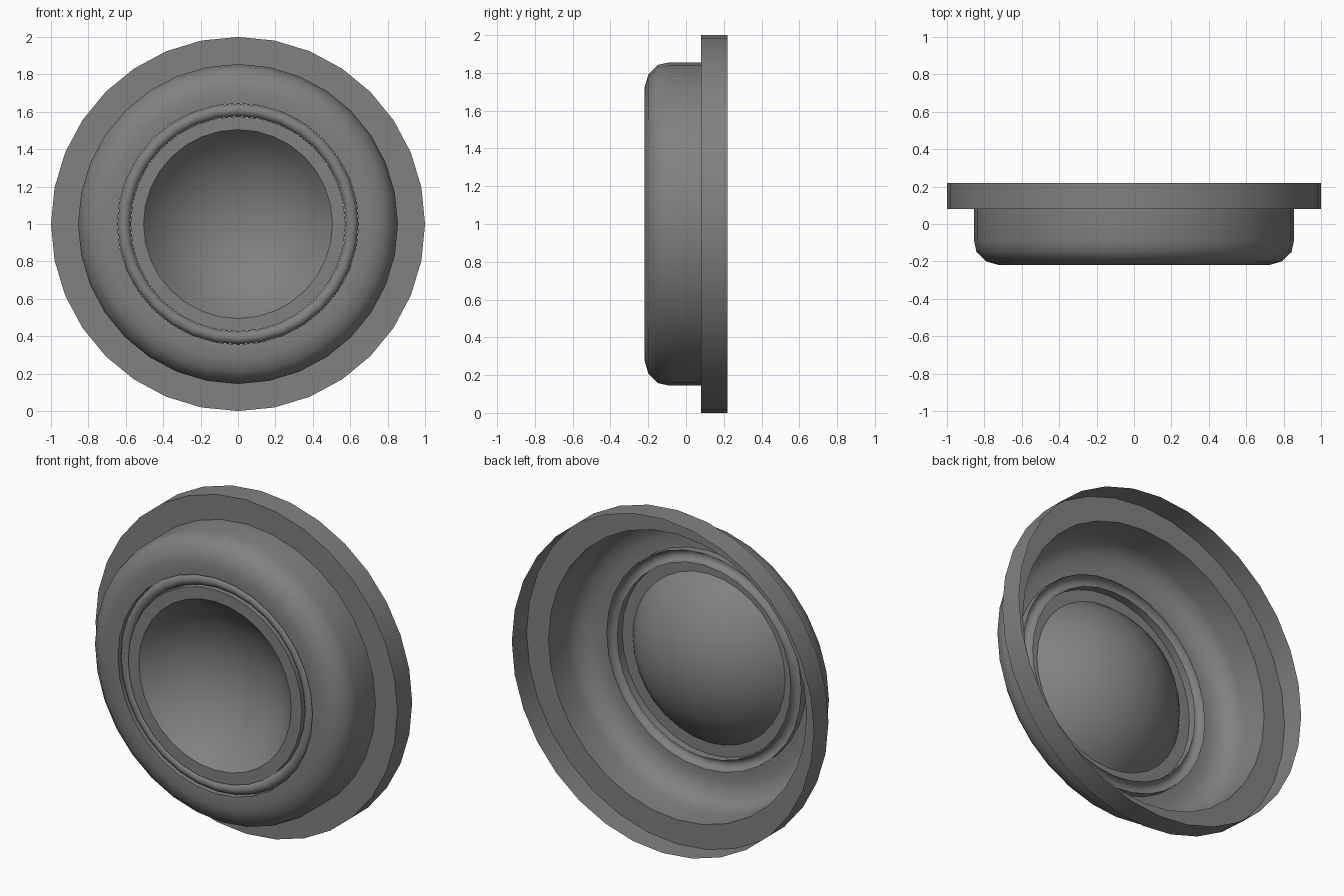
import bpy, bmesh, math

if "Cube" in bpy.data.objects:
    bpy.data.objects.remove(bpy.data.objects["Cube"])

SEGMENTS = 32

grey = bpy.data.materials.new("mid grey")
grey.diffuse_color = (0.22, 0.22, 0.22, 1)
grey.use_nodes = True
grey.node_tree.nodes["Principled BSDF"].inputs["Base Color"].default_value = grey.diffuse_color


def revolve(name, profile):
    """Spin (radius, y) points about the front-to-back axis at z = 1."""
    bm = bmesh.new()
    rings = []
    for r, y in profile:
        if r == 0:
            rings.append([bm.verts.new((0, y, 1))] * SEGMENTS)
        else:
            rings.append([bm.verts.new((r * math.sin(a), y, 1 + r * math.cos(a)))
                          for a in (2 * math.pi * i / SEGMENTS for i in range(SEGMENTS))])
    for a, b in zip(rings, rings[1:]):
        for i in range(SEGMENTS):
            j = (i + 1) % SEGMENTS
            corners = list(dict.fromkeys((a[i], a[j], b[j], b[i])))
            bm.faces.new(corners)
    bmesh.ops.recalc_face_normals(bm, faces=bm.faces)
    # point the shell towards the front / outside
    bm.normal_update()
    if sum(f.normal.y * f.calc_area() for f in bm.faces) > 0:
        bmesh.ops.reverse_faces(bm, faces=bm.faces)
    mesh = bpy.data.meshes.new(name)
    bm.to_mesh(mesh)
    bm.free()
    mesh.materials.append(grey)
    ob = bpy.data.objects.new(name, mesh)
    bpy.context.collection.objects.link(ob)
    bpy.ops.object.select_all(action='DESELECT')
    ob.select_set(True)
    bpy.context.view_layer.objects.active = ob
    bpy.ops.object.shade_smooth_by_angle(angle=math.radians(40))
    return ob


# Thin flange: outer wall and front plate, open at the back
revolve("flange", [(1, 0.22), (1, 0.08), (0.855, 0.08)])

# Rounded hollow body with a short wall turned back at the inner edge
revolve("rounded_body", [(0.855, 0.08), (0.855, -0.09), (0.842, -0.15), (0.79, -0.2),
                         (0.72, -0.22), (0.645, -0.216), (0.645, -0.168)])

# Raised bead in the groove around the bowl
bead = [(0.61 + 0.034 * math.cos(t), -0.178 - 0.035 * math.sin(t))
        for t in (math.pi * i / 6 for i in range(7))]
revolve("bead", bead)

# Flat ring with a short wall turned back at its outer edge
revolve("inner_ring", [(0.575, -0.168), (0.575, -0.217), (0.505, -0.217)])

# Spherical bowl sunk towards the back
depth, rim = 0.26, 0.505
R = (rim ** 2 + depth ** 2) / (2 * depth)
edge = math.asin(rim / R)
bowl = [(R * math.sin(edge * (1 - i / 8)) if i < 8 else 0,
         -0.217 + R * (math.cos(edge * (1 - i / 8)) - math.cos(edge))) for i in range(9)]
revolve("bowl", bowl)
